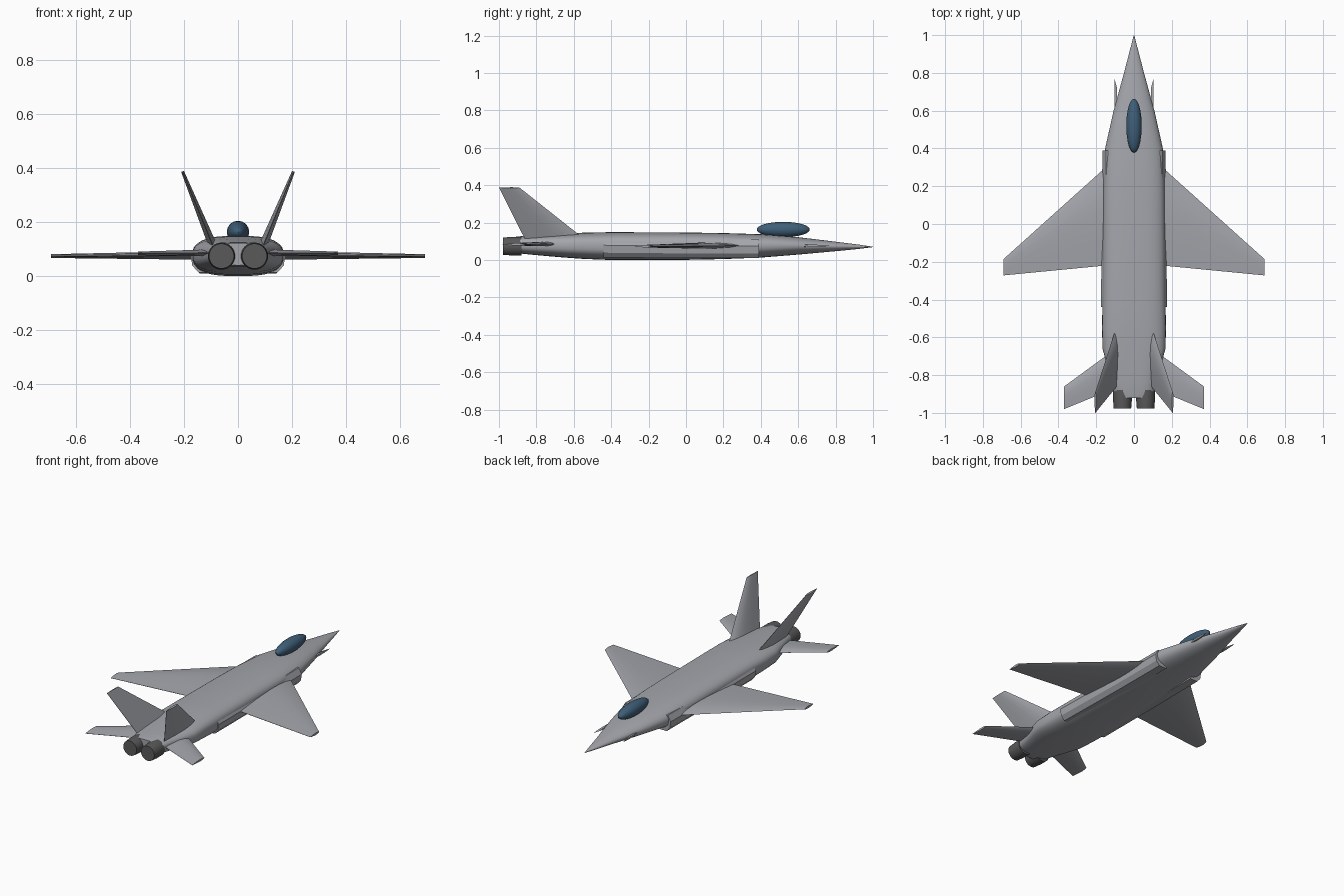
import bpy, bmesh, math
from mathutils import Vector

if "Cube" in bpy.data.objects:
    bpy.data.objects.remove(bpy.data.objects["Cube"])


def material(name, rgb):
    m = bpy.data.materials.new(name)
    m.diffuse_color = (*rgb, 1)
    m.use_nodes = True
    m.node_tree.nodes["Principled BSDF"].inputs["Base Color"].default_value = m.diffuse_color
    return m


GREY = material("airframe grey", (0.37, 0.38, 0.41))
BLUE = material("canopy blue", (0.05, 0.115, 0.19))
DARK = material("nozzle dark grey", (0.10, 0.10, 0.10))


def finish(name, bm, mat, mirror=False, angle=35):
    bmesh.ops.recalc_face_normals(bm, faces=bm.faces)
    me = bpy.data.meshes.new(name)
    bm.to_mesh(me)
    bm.free()
    ob = bpy.data.objects.new(name, me)
    bpy.context.collection.objects.link(ob)
    me.materials.append(mat)
    bpy.ops.object.select_all(action='DESELECT')
    ob.select_set(True)
    bpy.context.view_layer.objects.active = ob
    bpy.ops.object.shade_smooth_by_angle(angle=math.radians(angle))
    if mirror:
        ob.modifiers.new("mirror", 'MIRROR').use_mirror_merge = False
    return ob


def loft(rings):
    """Skin a list of equal-length closed rings and cap both ends."""
    bm = bmesh.new()
    vs = [[bm.verts.new(p) for p in r] for r in rings]
    n = len(vs[0])
    for a, b in zip(vs, vs[1:]):
        for i in range(n):
            j = (i + 1) % n
            bm.faces.new((a[i], a[j], b[j], b[i]))
    bm.faces.new(vs[0])
    bm.faces.new(vs[-1])
    return bm


def superellipse(y, w, z0, z1, power, n=40):
    ring = []
    for i in range(n):
        t = 2 * math.pi * i / n
        c, s = math.cos(t), math.sin(t)
        e = 2 / power
        ring.append((w * math.copysign(abs(c) ** e, c), y,
                     (z0 + z1) / 2 + (z1 - z0) / 2 * math.copysign(abs(s) ** e, s)))
    return ring


# Fuselage: y, half width, bottom, top, squareness
stations = [
    (1.0, 0.001, 0.069, 0.071, 2.0), (0.92, 0.022, 0.059, 0.083, 2.0),
    (0.8, 0.053, 0.047, 0.098, 2.0), (0.6, 0.108, 0.029, 0.122, 2.1),
    (0.4, 0.153, 0.013, 0.138, 2.4), (0.2, 0.162, 0.005, 0.144, 2.7),
    (0.0, 0.164, 0.001, 0.147, 2.8), (-0.4, 0.167, 0.0, 0.149, 2.8),
    (-0.55, 0.169, 0.006, 0.146, 2.8), (-0.66, 0.167, 0.014, 0.140, 2.8),
    (-0.72, 0.150, 0.019, 0.137, 2.8), (-0.82, 0.122, 0.028, 0.131, 2.8),
    (-0.90, 0.104, 0.036, 0.126, 2.8), (-0.92, 0.098, 0.040, 0.122, 2.8)]
finish("fuselage", loft([superellipse(*s) for s in stations]), GREY)

# Side intake trunks
trunk = [(0.09, 0.01), (0.142, 0.01), (0.164, 0.035), (0.170, 0.075), (0.150, 0.110), (0.09, 0.112)]
finish("intake_trunk", loft([[(x * k, y, z + dz) for x, z in trunk]
                             for y, k, dz in ((0.39, 0.985, 0), (0.0, 1.0, 0), (-0.44, 1.03, 0.004))]),
       GREY, mirror=True, angle=30)


# Lifting surfaces: (x, z, leading y, trailing y, thickness) at root and tip
FOIL = [(0, 0), (0.08, 0.5), (0.25, 0.92), (0.42, 1), (0.7, 0.62), (1, 0.06)]


def panel(name, root, tip):
    span = Vector((tip[0] - root[0], 0, tip[1] - root[1])).normalized()
    nrm = Vector((-span.z, 0, span.x))
    rings = []
    for x, z, le, te, th in (root, tip):
        side = [(f, t) for f, t in FOIL] + [(f, -t) for f, t in FOIL[:0:-1]]
        rings.append([Vector((x, le + (te - le) * f, z)) + nrm * (t * th / 2) for f, t in side])
    return finish(name, loft(rings), GREY, mirror=True)


panel("wing", (0.10, 0.077, 0.345, -0.215, 0.034), (0.69, 0.074, -0.185, -0.272, 0.014))
panel("tailplane", (0.09, 0.086, -0.655, -0.865, 0.026), (0.37, 0.084, -0.86, -0.98, 0.013))
panel("tail_fin", (0.092, 0.11, -0.54, -0.86, 0.032), (0.205, 0.387, -0.89, -1.0, 0.011))
panel("nose_strake", (0.09, 0.076, 0.72, 0.48, 0.012), (0.102, 0.076, 0.765, 0.53, 0.012))

# Canopy
bm = bmesh.new()
bmesh.ops.create_uvsphere(bm, u_segments=32, v_segments=16, radius=1)
bmesh.ops.scale(bm, vec=(0.041, 0.142, 0.041), verts=bm.verts)
bmesh.ops.translate(bm, vec=(0, 0.52, 0.163), verts=bm.verts)
finish("canopy", bm, BLUE)

# Exhaust nozzles
rings = [[(0.061 + r * math.cos(a), y, 0.074 + r * math.sin(a))
          for a in (2 * math.pi * i / 32 for i in range(32))]
         for y, r in ((-0.88, 0.050), (-0.93, 0.050), (-0.978, 0.046))]
finish("exhaust_nozzle", loft(rings), DARK, mirror=True)
